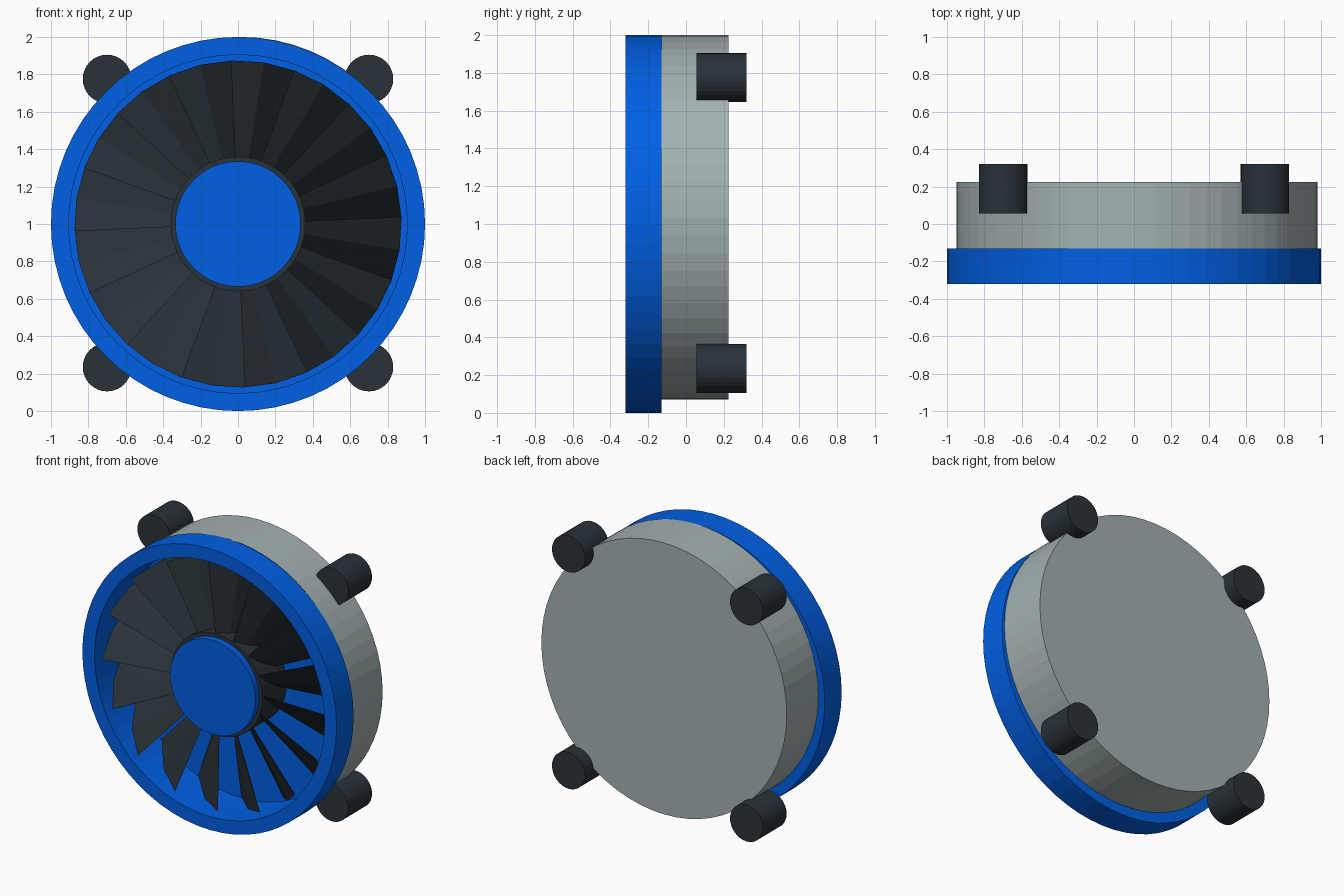
import bpy, bmesh, math

if "Cube" in bpy.data.objects:
    bpy.data.objects.remove(bpy.data.objects["Cube"])


def material(name, rgb):
    m = bpy.data.materials.new(name)
    m.diffuse_color = (*rgb, 1)
    m.use_nodes = True
    m.node_tree.nodes["Principled BSDF"].inputs["Base Color"].default_value = m.diffuse_color
    return m


BLUE = material("blue", (0.0, 0.117, 0.78))
GREY = material("grey", (0.37, 0.44, 0.445))
DARK = material("charcoal", (0.022, 0.032, 0.04))


def finish(name, bm, mat):
    bmesh.ops.recalc_face_normals(bm, faces=bm.faces)
    me = bpy.data.meshes.new(name)
    bm.to_mesh(me)
    bm.free()
    me.materials.append(mat)
    ob = bpy.data.objects.new(name, me)
    bpy.context.collection.objects.link(ob)
    return ob


def lathe(name, profile, mat, cx=0.0, cz=1.0, segs=64):
    """Spin (radius, y) points about a front-to-back axis; radius 0 caps the end."""
    bm = bmesh.new()
    rings = []
    for r, y in profile:
        if r:
            rings.append([bm.verts.new((cx + r * math.cos(2 * math.pi * i / segs), y,
                                        cz + r * math.sin(2 * math.pi * i / segs)))
                          for i in range(segs)])
        else:
            rings.append(None)
    for a, b in zip(rings, rings[1:]):
        if a is None or b is None:
            bm.faces.new(a or b)
        else:
            for i in range(segs):
                j = (i + 1) % segs
                bm.faces.new((a[i], a[j], b[j], b[i]))
    return finish(name, bm, mat)


def cylinder(name, r, y0, y1, mat, cx=0.0, cz=1.0, segs=64):
    return lathe(name, [(0, y0), (r, y0), (r, y1), (0, y1)], mat, cx, cz, segs)


# Front ring with its straight-walled recess
lathe("front_ring", [(0.91, -0.13), (1.0, -0.13), (1.0, -0.32), (0.905, -0.32),
                     (0.905, 0.03), (0, 0.03)], BLUE)

# Rear casing, slightly off-centre, open where the ring sits
lathe("rear_casing", [(0.965, -0.13), (0.965, 0.225), (0, 0.225)],
      GREY, 0.015, 1.035)

# Hub
cylinder("hub_core", 0.36, -0.24, 0.03, DARK)
cylinder("hub_cap", 0.335, -0.285, -0.24, BLUE)

# Sixteen pitched, cambered, tapered fan blades
COUNT = 16
section = [(11.6, -0.28), (0.0, -0.18), (-11.8, 0.0)]   # angle offset, depth
bm = bmesh.new()
for n in range(COUNT):
    base = 80.9 + n * 360 / COUNT
    ends = []
    for r, k in ((0.355, 0.65), (0.875, 1.0)):
        loop = []
        for off, y in section:
            t = math.radians(base + off)
            loop.append(bm.verts.new((r * math.cos(t), -0.14 + (y + 0.14) * k,
                                      1 + r * math.sin(t))))
        ends.append(loop)
    inner, outer = ends
    bm.faces.new(inner)
    bm.faces.new(outer)
    for i in range(3):
        j = (i + 1) % 3
        bm.faces.new((inner[i], inner[j], outer[j], outer[i]))
finish("fan_blades", bm, DARK)

# Four mounting pegs
for sx, side in ((-1, "left"), (1, "right")):
    for z, level in ((0.235, "lower"), (1.775, "upper")):
        cylinder(f"{level}_{side}_peg", 0.13, 0.055, 0.32, DARK, sx * 0.70, z, 32)
